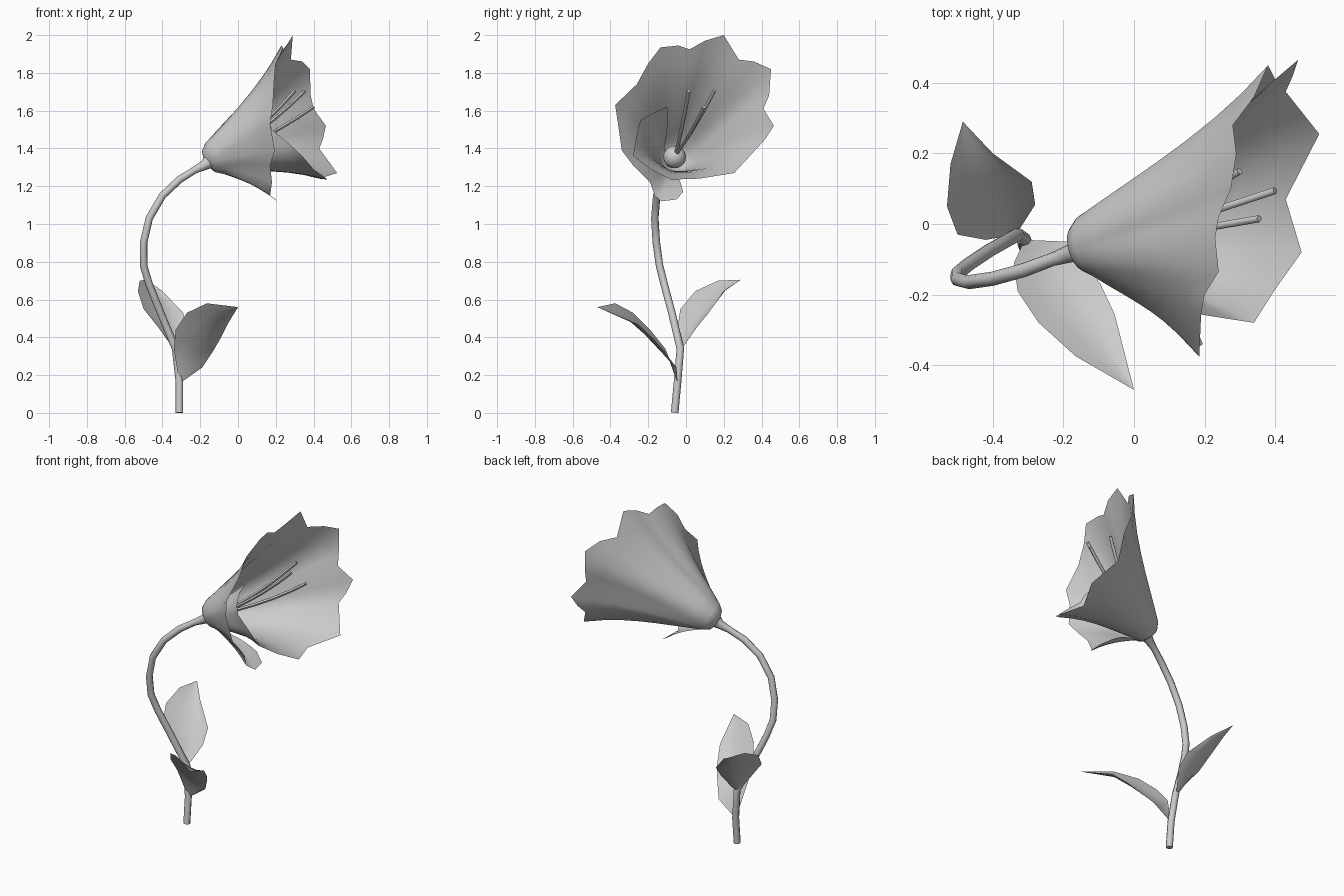
import bpy, math
from mathutils import Vector as V

if "Cube" in bpy.data.objects:
    bpy.data.objects.remove(bpy.data.objects["Cube"])


def mesh_obj(name, verts, faces):
    me = bpy.data.meshes.new(name)
    me.from_pydata([tuple(v) for v in verts], [], faces)
    me.update()
    ob = bpy.data.objects.new(name, me)
    bpy.context.collection.objects.link(ob)
    me.shade_smooth()
    return ob


def grid(name, cols):
    """Sheet lofted through equally long columns of points."""
    n = len(cols[0])
    faces = [(i * n + j, (i + 1) * n + j, (i + 1) * n + j + 1, i * n + j + 1)
             for i in range(len(cols) - 1) for j in range(n - 1)]
    return mesh_obj(name, [p for c in cols for p in c], faces)


def tube(name, pts, radii, sides=8):
    """Capped round tube along a path."""
    pts = [V(p) for p in pts]
    verts, faces, u = [], [], V((0, 1, 0))
    for i, p in enumerate(pts):
        d = (pts[min(i + 1, len(pts) - 1)] - pts[max(i - 1, 0)]).normalized()
        u = (u - d * u.dot(d)).normalized()
        w = d.cross(u)
        for k in range(sides):
            a = 2 * math.pi * k / sides
            verts.append(p + (u * math.cos(a) + w * math.sin(a)) * radii[i])
    for i in range(len(pts) - 1):
        for k in range(sides):
            a, b = i * sides + k, i * sides + (k + 1) % sides
            faces.append((a, b, b + sides, a + sides))
    faces.append(tuple(reversed(range(sides))))
    faces.append(tuple(range(len(verts) - sides, len(verts))))
    return mesh_obj(name, verts, faces)


def leaf(name, base, tip, left, right, sag):
    """Cupped leaf between two edge lines."""
    left = [V(base)] + [V(p) for p in left] + [V(tip)]
    right = [V(base)] + [V(p) for p in right] + [V(tip)]
    cols = []
    for s in (0, .25, .5, .75, 1):
        cup = 4 * s * (1 - s)
        cols.append([l.lerp(r, s) + V(sag) * cup * math.sin(math.pi * i / (len(left) - 1))
                     for i, (l, r) in enumerate(zip(left, right))])
    grid(name, cols)


# Bent stem, widening under the flower
stem = [(-.31, -.06, 0), (-.31, -.045, .16), (-.33, -.03, .34), (-.41, -.075, .53),
        (-.47, -.115, .68), (-.5, -.14, .78), (-.5, -.157, .9), (-.47, -.165, 1.03),
        (-.4, -.155, 1.15), (-.31, -.13, 1.235), (-.23, -.1, 1.285), (-.18, -.083, 1.31),
        (-.14, -.07, 1.34)]
tube("stem", stem, [.02] * 10 + [.019, .026, .045])

# Two leaves
leaf("front_leaf", (-.31, -.045, .155), (0, -.47, .56),
     [(-.34, -.11, .34), (-.33, -.19, .44), (-.27, -.28, .53), (-.165, -.375, .58)],
     [(-.19, -.05, .24), (-.13, -.12, .33), (-.095, -.17, .39), (-.055, -.255, .47)],
     (-.005, .01, -.05))
leaf("back_leaf", (-.335, -.03, .33), (-.485, .29, .705),
     [(-.42, -.045, .45), (-.5, -.03, .55), (-.53, .05, .645), (-.52, .17, .7)],
     [(-.315, 0, .37), (-.28, .055, .45), (-.29, .12, .53), (-.40, .2, .645)],
     (.01, .035, -.025))

# Rolled bell flower: rim runs from the outer free edge round to the inner one
rim = [(.14, -.015, 1.17), (.2, -.05, 1.13), (.21, -.13, 1.12), (.17, -.165, 1.15),
       (.18, -.19, 1.22), (.17, -.28, 1.31), (.195, -.34, 1.39), (.17, -.36, 1.53),
       (.185, -.375, 1.63), (.19, -.26, 1.74), (.2, -.2, 1.85), (.24, -.135, 1.935),
       (.23, -.04, 1.945), (.24, .02, 1.925), (.275, .1, 1.97), (.29, .2, 2.0),
       (.28, .28, 1.87), (.34, .36, 1.86), (.38, .45, 1.82), (.385, .44, 1.68),
       (.4, .41, 1.61), (.465, .465, 1.52), (.45, .42, 1.45), (.43, .375, 1.4),
       (.525, .255, 1.27), (.43, .07, 1.24), (.475, -.08, 1.235), (.4, -.185, 1.29),
       (.34, -.28, 1.36), (.275, -.27, 1.42), (.18, -.255, 1.5), (.16, -.24, 1.55),
       (.13, -.17, 1.59), (.12, -.1, 1.62)]
O = V((-.17, -.072, 1.33))
D = V((.47, .14, .25)).normalized()
cols = []
for i, p in enumerate(rim):
    p = V(p)
    radial = (p - O) - D * (p - O).dot(D)
    u = radial.normalized()
    r = .098 - .018 * i / (len(rim) - 1)
    bulb = O + D * .05 + u * r
    col = [O + u * .025 * r / .09, O + D * .016 + u * r * .72, bulb]
    for t in (.12, .25, .4, .55, .7, .85, 1):
        q = bulb.lerp(p, t)
        rad = (q - O) - D * (q - O).dot(D)
        col.append(q - rad * .4 * t * (1 - t))
    cols.append(col)
grid("flower_bell", cols)

# Flower heart
bpy.ops.mesh.primitive_uv_sphere_add(segments=16, ring_count=10, radius=.06,
                                     location=(-.1, -.06, 1.355))
bpy.context.object.name = "flower_heart"
bpy.ops.object.shade_smooth()

# Three gently curved stamens
for n, tip in enumerate([(.3, .15, 1.705), (.4, .095, 1.62), (.355, .015, 1.705)]):
    a, c = V((-.08, -.055, 1.365)), V(tip)
    b = (a + c) / 2 + V((.02, 0, -.03))
    path = [a * (1 - t) ** 2 + b * 2 * t * (1 - t) + c * t * t for t in (0, .2, .4, .6, .8, 1)]
    tube(f"stamen_{n + 1}", path, [.01] * 6, 6)

for ob in bpy.data.objects:
    if ob.name.startswith(("stem", "stamen")):
        bpy.ops.object.select_all(action='DESELECT')
        ob.select_set(True)
        bpy.context.view_layer.objects.active = ob
        bpy.ops.object.shade_smooth_by_angle(angle=math.radians(60))
